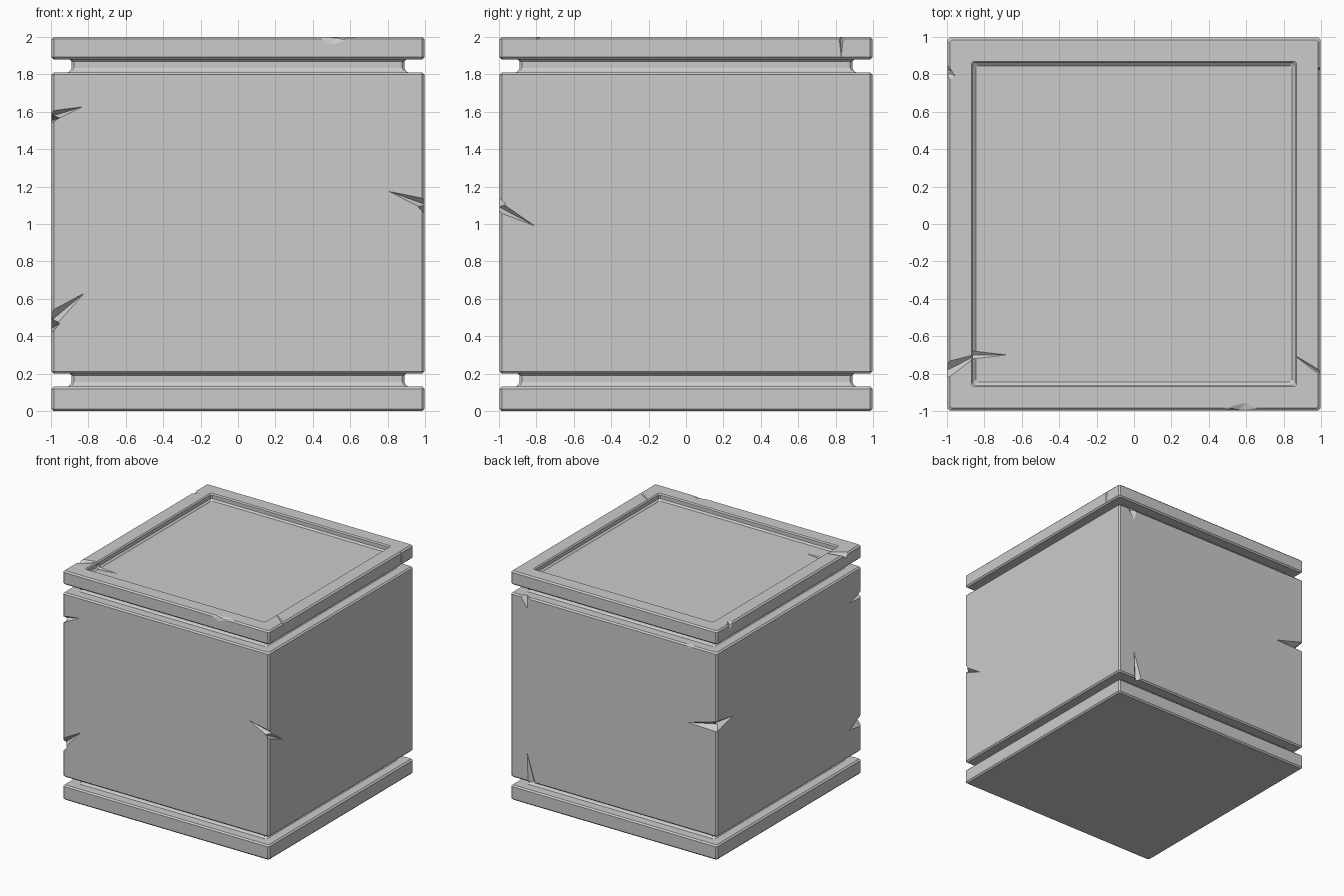
import bpy, bmesh
from mathutils import Vector as V

if "Cube" in bpy.data.objects:
    bpy.data.objects.remove(bpy.data.objects["Cube"])

# Half-width and height, from the base centre up to the recessed top panel
PROFILE = [(0.985, 0), (0.997, 0.012), (0.997, 0.118), (0.985, 0.13),
           (0.91, 0.13), (0.897, 0.14), (0.89, 0.155), (0.89, 0.19), (0.9, 0.2),
           (0.985, 0.2), (0.997, 0.212), (0.997, 1.798), (0.985, 1.81),
           (0.91, 1.81), (0.897, 1.82), (0.89, 1.835), (0.89, 1.87), (0.9, 1.88),
           (0.985, 1.88), (0.997, 1.892), (0.997, 1.988), (0.985, 2.0),
           (0.87, 2.0), (0.861, 1.99), (0.861, 1.958), (0.846, 1.945)]


def new_object(name, bm):
    bmesh.ops.recalc_face_normals(bm, faces=bm.faces)
    mesh = bpy.data.meshes.new(name)
    bm.to_mesh(mesh)
    bm.free()
    ob = bpy.data.objects.new(name, mesh)
    bpy.context.collection.objects.link(ob)
    return ob


# Block: square rings with chamfered corners, lofted along the profile
bm = bmesh.new()
rings = []
for h, z in PROFILE:
    k = h - 0.012
    xy = [(k, -h), (h, -k), (h, k), (k, h), (-k, h), (-h, k), (-h, -k), (-k, -h)]
    rings.append([bm.verts.new((x, y, z)) for x, y in xy])
for a, b in zip(rings, rings[1:]):
    for i in range(8):
        j = (i + 1) % 8
        bm.faces.new((a[i], a[j], b[j], b[i]))
bm.faces.new(rings[0][::-1])
bm.faces.new(rings[-1])
block = new_object("stone_block", bm)

cutters = []


def hull_cutter(points):
    bm = bmesh.new()
    verts = [bm.verts.new(p) for p in points]
    res = bmesh.ops.convex_hull(bm, input=verts)
    loose = [v for v in bm.verts if not v.link_faces]
    bmesh.ops.delete(bm, geom=loose, context='VERTS')
    cutters.append(new_object("crack_cutter", bm))


def crack(tip, edge, half, normal, other, depth):
    """V-shaped crack that opens from a tip on one face towards an edge."""
    tip, edge, half, n, o = map(V, (tip, edge, half, normal, other))
    base = edge + 0.015 * o
    pts = [tip, tip + 0.03 * n, base - depth * n]
    for s in (-1, 1):
        pts += [base + s * half, base + s * half + 0.03 * n]
    hull_cutter(pts)


def corner_crack(edge, half, depth, tip_a, na, tip_b, nb):
    """Crack running over an edge onto both neighbouring faces."""
    crack(tip_a, edge, half, na, nb, depth)
    crack(tip_b, edge, half, nb, na, depth)


X, Y, Z = V((1, 0, 0)), V((0, 1, 0)), V((0, 0, 1))

# Cracks over the vertical corners
corner_crack((-1, -1, 1.57), Z * 0.035, 0.05, (-0.82, -1, 1.63), -Y, (-1, -0.82, 1.55), -X)
corner_crack((-1, -1, 0.47), Z * 0.06, 0.05, (-0.81, -1, 0.64), -Y, (-1, -0.82, 0.44), -X)
corner_crack((1, -1, 1.10), Z * 0.035, 0.04, (0.79, -1, 1.18), -Y, (1, -0.79, 0.98), X)
corner_crack((-1, 1, 1.17), Z * 0.05, 0.07, (-0.70, 1, 1.13), Y, (-1, 0.76, 1.18), -X)

# Cracks from the upper and lower edges of the main block
crack((0.84, 1, 0.47), (0.79, 1, 0.2), X * 0.04, Y, -Z, 0.04)
crack((0.83, 1, 1.70), (0.86, 1, 1.81), X * 0.06, Y, Z, 0.04)
corner_crack((-0.75, 1, 1.81), X * 0.08, 0.02, (-0.72, 1, 1.78), Y, (-0.72, 0.96, 1.81), Z)
corner_crack((-1, 0.6, 0.2), Y * 0.12, 0.015, (-1, 0.55, 0.22), -X, (-0.97, 0.6, 0.2), -Z)

# Chips and cracks in the top rim
corner_crack((0.54, -1, 2), X * 0.17, 0.02, (0.5, -1, 1.95), -Y, (0.6, -0.955, 2), Z)
corner_crack((-1, 0.82, 2), Y * 0.06, 0.03, (-1, 0.82, 1.94), -X, (-0.955, 0.79, 2), Z)
crack((-0.82, -0.69, 2), (-1, -0.79, 2), Y * 0.05, Z, -X, 0.04)
crack((-0.68, -0.70, 1.945), (-0.88, -0.70, 1.945), Y * 0.025, Z, -X, 0.02)
crack((0.84, -0.69, 2), (1, -0.81, 2), Y * 0.015, Z, X, 0.015)
crack((1, 0.83, 1.87), (1, 0.83, 2), Y * 0.015, X, Z, 0.02)

# Carve every crack out of the block
for cutter in cutters:
    cutter.hide_render = True
    cutter.hide_set(True)
    mod = block.modifiers.new("crack", 'BOOLEAN')
    mod.operation = 'DIFFERENCE'
    mod.solver = 'EXACT'
    mod.object = cutter
